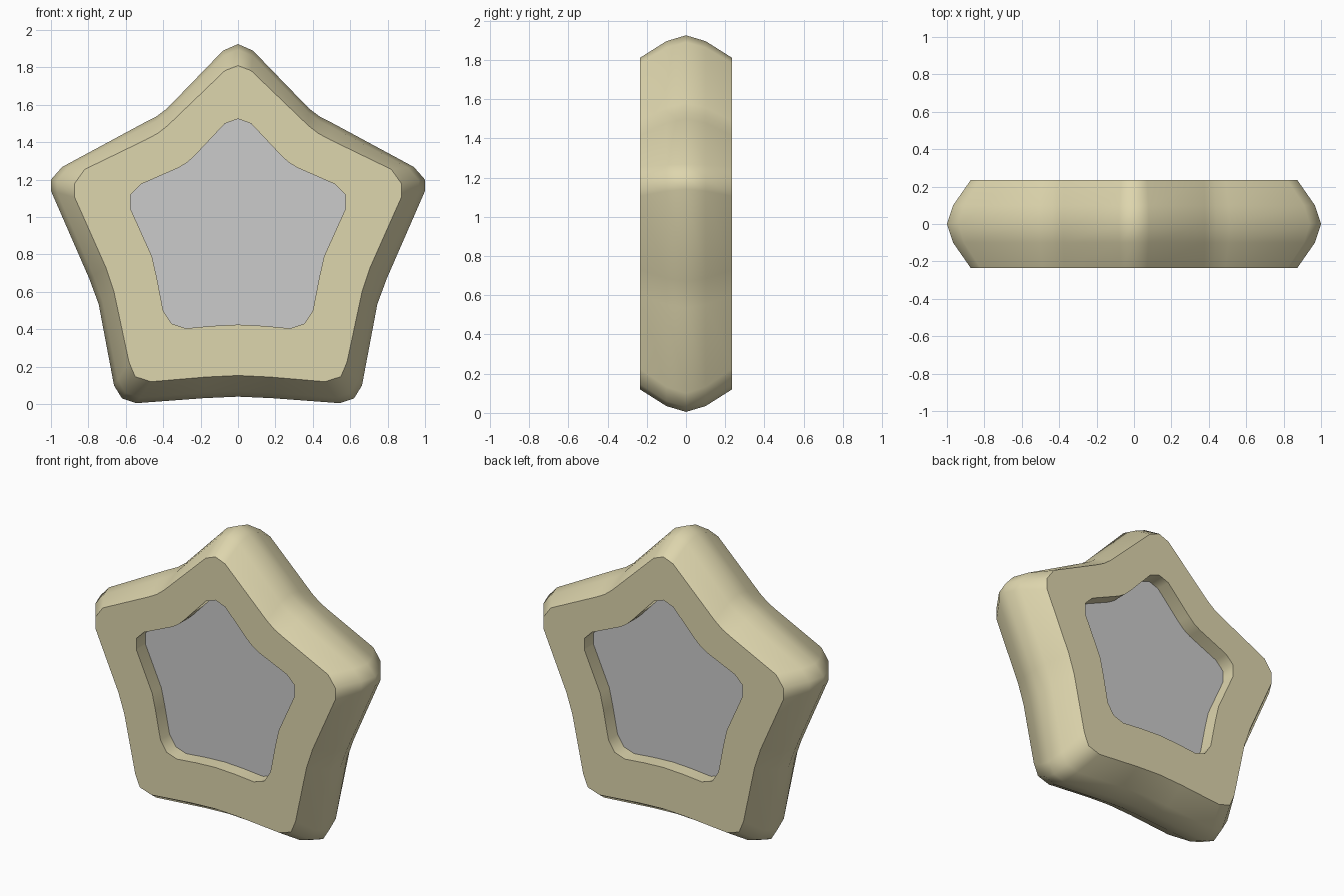
import bpy, bmesh, math

if "Cube" in bpy.data.objects:
    bpy.data.objects.remove(bpy.data.objects["Cube"])

# Right-hand half outlines (x, z), top tip down to bottom middle
OUTER = [(0, 1.925), (.08, 1.89), (.38, 1.58), (.44, 1.535), (.51, 1.5), (.94, 1.268),
         (1, 1.2), (1, 1.14), (.795, .67), (.745, .535), (.663, .1), (.62, .03),
         (.545, .005), (.18, .032), (0, .04)]
FACE = [(0, 1.81), (.07, 1.783), (.375, 1.49), (.43, 1.447), (.49, 1.415), (.82, 1.255),
        (.873, 1.18), (.873, 1.105), (.706, .73), (.663, .6), (.583, .225), (.55, .147),
        (.465, .12), (.17, .145), (0, .153)]
INNER = [(0, 1.525), (.07, 1.5), (.23, 1.33), (.27, 1.293), (.315, 1.265), (.52, 1.175),
         (.575, 1.12), (.575, 1.045), (.46, .79), (.435, .68), (.4, .5), (.355, .43),
         (.28, .405), (.14, .418), (0, .425)]
MID = [(f[0] + .74 * (o[0] - f[0]), f[1] + .74 * (o[1] - f[1])) for o, f in zip(OUTER, FACE)]


def full(half):
    return half + [(-x, z) for x, z in half[-2:0:-1]]


def loft(name, loops, closed):
    """Bridge outlines at given depths; cap the ends unless closed into a ring."""
    bm = bmesh.new()
    rings = [[bm.verts.new((x, y, z)) for x, z in full(h)] for h, y in loops]
    n = len(rings[0])
    pairs = list(zip(rings, rings[1:]))
    if closed:
        pairs.append((rings[-1], rings[0]))
    else:
        bm.faces.new(rings[0])
        bm.faces.new(rings[-1])
    for a, b in pairs:
        for i in range(n):
            j = (i + 1) % n
            bm.faces.new((a[i], a[j], b[j], b[i]))
    bmesh.ops.recalc_face_normals(bm, faces=bm.faces[:])
    me = bpy.data.meshes.new(name)
    bm.to_mesh(me)
    bm.free()
    ob = bpy.data.objects.new(name, me)
    bpy.context.collection.objects.link(ob)
    return ob


# Rounded star frame
frame = loft("star_frame", [(INNER, -.235), (FACE, -.235), (MID, -.1), (OUTER, 0),
                            (MID, .1), (FACE, .235), (INNER, .235)], True)
gold = bpy.data.materials.new("dull_gold")
gold.diffuse_color = (.73, .67, .42, 1)
gold.use_nodes = True
gold.node_tree.nodes["Principled BSDF"].inputs["Base Color"].default_value = gold.diffuse_color
frame.data.materials.append(gold)
bpy.context.view_layer.objects.active = frame
frame.select_set(True)
bpy.ops.object.shade_smooth_by_angle(angle=math.radians(50))

# Recessed grey panel, visible from both sides
loft("star_panel", [(INNER, -.14), (INNER, .14)], False)
